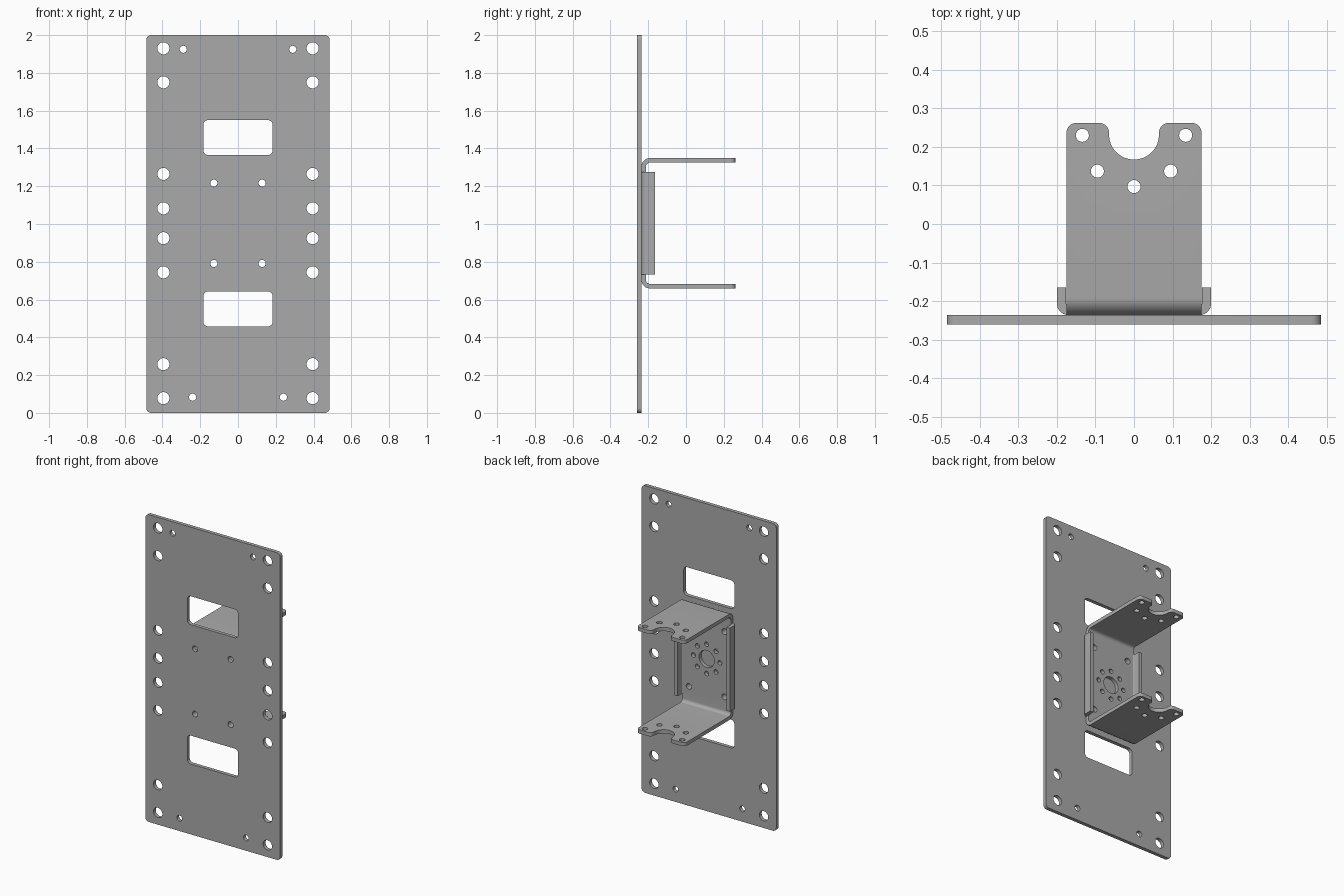
import bpy
import bmesh
from math import cos, sin, pi, tan
from mathutils import Vector

if "Cube" in bpy.data.objects:
    bpy.data.objects.remove(bpy.data.objects["Cube"])

THICK = 0.024      # sheet thickness
FRONT = -0.26      # front face of the plate
BASE = FRONT + THICK   # front face of the bracket
MID = 1.004        # height of the bracket's centre

steel = bpy.data.materials.new("grey steel")
steel.use_nodes = True
grey = (0.4, 0.4, 0.4, 1)
steel.diffuse_color = grey
steel.node_tree.nodes["Principled BSDF"].inputs["Base Color"].default_value = grey


def circle(x, y, r, n=32):
    return [(x + r * cos(2 * pi * i / n), y + r * sin(2 * pi * i / n)) for i in range(n)]


def rounded(corners, steps=8):
    """Polygon of (x, y, radius) corners with filleted corners."""
    out = []
    for i, (x, y, r) in enumerate(corners):
        p = Vector((x, y))
        if r == 0:
            out.append((x, y))
            continue
        a = (Vector(corners[i - 1][:2]) - p).normalized()
        b = (Vector(corners[(i + 1) % len(corners)][:2]) - p).normalized()
        half = a.angle(b) / 2
        centre = p + (a + b).normalized() * r / sin(half)
        start = p + a * r / tan(half) - centre
        end = p + b * r / tan(half) - centre
        for k in range(steps + 1):
            d = start.lerp(end, 0.5).normalized() * r if k * 2 == steps else None
            t = k / steps
            turn = pi - 2 * half
            d = d or (start * sin((1 - t) * turn) + end * sin(t * turn)) / sin(turn)
            out.append(tuple(centre + d))
    return out


def rectangle(x, y0, y1, r):
    return rounded([(-x, y0, r), (x, y0, r), (x, y1, r), (-x, y1, r)])


def panel(bm, loops, place, normal):
    """Flat sheet: the first loop is the outline, the others are holes."""
    edges = []
    for loop in loops:
        verts = []
        for p in loop:
            co = Vector(place(*p))
            if not verts or (co - verts[-1].co).length > 1e-5:
                verts.append(bm.verts.new(co))
        edges += [bm.edges.new((verts[i - 1], v)) for i, v in enumerate(verts)]
    bmesh.ops.triangle_fill(bm, use_beauty=True, edges=edges, normal=normal)


def strip(bm, path, offset):
    """Sheet swept from a path along an offset."""
    rows = [(bm.verts.new(p), bm.verts.new(Vector(p) + Vector(offset))) for p in path]
    for (a, b), (c, d) in zip(rows, rows[1:]):
        bm.faces.new((a, b, d, c))


def sheet_object(name, bm, y_front):
    """Weld the sheet, face it outwards and give it thickness inwards."""
    bmesh.ops.remove_doubles(bm, verts=bm.verts, dist=1e-4)
    bmesh.ops.recalc_face_normals(bm, faces=bm.faces)
    bm.normal_update()
    front = max(bm.faces, key=lambda f: abs(f.normal.y) * f.calc_area())
    if front.normal.y > 0:
        bmesh.ops.reverse_faces(bm, faces=bm.faces)
    mesh = bpy.data.meshes.new(name)
    bm.to_mesh(mesh)
    bm.free()
    mesh.materials.append(steel)
    obj = bpy.data.objects.new(name, mesh)
    bpy.context.collection.objects.link(obj)
    solid = obj.modifiers.new("thickness", "SOLIDIFY")
    solid.thickness = THICK
    solid.offset = -1
    solid.use_even_offset = True
    bpy.ops.object.select_all(action="DESELECT")
    obj.select_set(True)
    bpy.context.view_layer.objects.active = obj
    bpy.ops.object.modifier_apply(modifier=solid.name)
    bpy.ops.object.shade_smooth_by_angle(angle=pi / 6)
    return obj


# Mounting plate with bolt holes and two windows
loops = [rectangle(0.485, 0, 2, 0.025),
         rectangle(0.183, 1.365, 1.55, 0.025),
         rectangle(0.183, 0.458, 0.643, 0.025)]
for side in (-1, 1):
    for z in (1.93, 1.75, 1.265, 1.083, 0.925, 0.744, 0.258, 0.078):
        loops.append(circle(side * 0.395, z, 0.032))
    for x, z in ((0.29, 1.925), (0.128, 1.216), (0.128, 0.791), (0.24, 0.083)):
        loops.append(circle(side * x, z, 0.019, 24))
bm = bmesh.new()
panel(bm, loops, lambda x, z: (x, FRONT, z), (0, -1, 0))
sheet_object("mounting_plate", bm, FRONT)

# Folded bracket
bm = bmesh.new()
WIDE, NARROW = 0.175, 0.17     # half widths of the flanges and the web
TALL, BEND, TAB = 0.345, 0.045, 0.272
TAB_BEND = 0.03

# Web with a centre bore, a ring of holes and four corner holes
flat = TALL - BEND
right = [(WIDE, -flat), (WIDE, -TAB), (NARROW, -TAB),
         (NARROW, TAB), (WIDE, TAB), (WIDE, flat)]
loops = [right + [(-x, z) for x, z in reversed(right)], circle(0, 0, 0.055)]
for i in range(8):
    a = i * pi / 4
    loops.append(circle(0.095 * cos(a), 0.095 * sin(a), 0.015, 20))
loops += [circle(sx * 0.128, sz * 0.2125, 0.019, 24) for sx in (-1, 1) for sz in (-1, 1)]
panel(bm, loops, lambda x, z: (x, BASE, MID + z), (0, -1, 0))

# Upper and lower flanges with a notched end
END, NOTCH, LIP = 0.262, 0.065, 0.025
start = BASE + BEND
notch_floor = 0.167
outline = rounded([(-WIDE, start, 0), (WIDE, start, 0), (WIDE, END, LIP),
                   (NOTCH, END, LIP), (NOTCH, notch_floor, NOTCH),
                   (-NOTCH, notch_floor, NOTCH), (-NOTCH, END, LIP), (-WIDE, END, LIP)])
holes = [circle(x, y, 0.017, 24) for x, y in
         ((-0.134, 0.23), (0.134, 0.23), (-0.095, 0.137), (0.095, 0.137), (0, 0.097))]
quarter = [i * pi / 20 for i in range(11)]
for s in (-1, 1):
    panel(bm, [outline] + holes, lambda x, y: (x, y, MID + s * TALL), (0, 0, s))
    bend = [(-WIDE, start - BEND * cos(a), MID + s * (flat + BEND * sin(a))) for a in quarter]
    strip(bm, bend, (2 * WIDE, 0, 0))

    # Side tab folded back from the web
    tab = [(s * (NARROW + TAB_BEND * sin(a)), BASE + TAB_BEND * (1 - cos(a)), MID - TAB)
           for a in quarter]
    tab.append((s * (NARROW + TAB_BEND), -0.165, MID - TAB))
    strip(bm, tab, (0, 0, 2 * TAB))
sheet_object("folded_bracket", bm, BASE)
